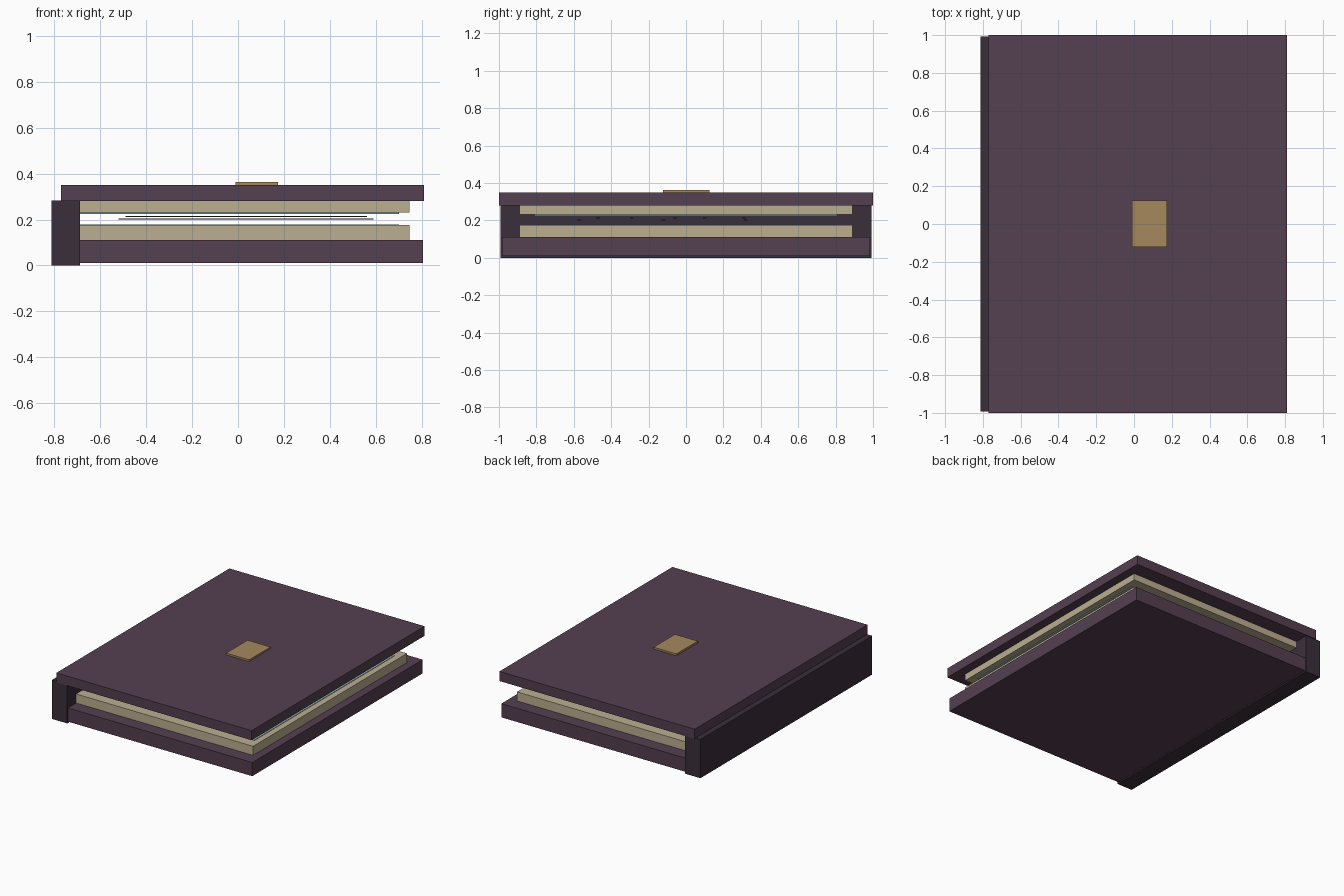
import bpy

if "Cube" in bpy.data.objects:
    bpy.data.objects.remove(bpy.data.objects["Cube"])


def material(name, color):
    m = bpy.data.materials.new(name)
    m.diffuse_color = (*color, 1)
    m.use_nodes = True
    m.node_tree.nodes["Principled BSDF"].inputs["Base Color"].default_value = m.diffuse_color
    return m


COVER = material("plum_cover", (0.09, 0.05, 0.08))
SPINE = material("dark_spine", (0.042, 0.028, 0.043))
PAPER = material("cream_paper", (0.50, 0.42, 0.28))
BRASS = material("brass", (0.38, 0.25, 0.11))
GLASS = material("teal_panel", (0.26, 0.40, 0.38))
INK = material("ink", (0.04, 0.04, 0.05))


def box(name, x, y, z, mat):
    """Box from (min, max) ranges along each axis."""
    bpy.ops.mesh.primitive_cube_add(
        size=1, location=[(r[0] + r[1]) / 2 for r in (x, y, z)])
    ob = bpy.context.object
    ob.name = name
    ob.scale = [r[1] - r[0] for r in (x, y, z)]
    bpy.ops.object.transform_apply(location=False, rotation=False, scale=True)
    ob.data.materials.append(mat)
    return ob


# Covers and spine
box("back_cover", (-0.77, 0.805), (-0.985, 0.985), (0.01, 0.11), COVER)
box("front_cover", (-0.77, 0.81), (-1, 1), (0.28, 0.35), COVER)
box("spine", (-0.812, -0.687), (-0.993, 0.993), (0, 0.283), SPINE)

# Two page blocks with a gap between them
box("lower_pages", (-0.70, 0.745), (-0.89, 0.89), (0.11, 0.176), PAPER)
box("upper_pages", (-0.70, 0.745), (-0.89, 0.89), (0.231, 0.28), PAPER)

# Inset panels on the facing pages
box("lower_panel", (-0.69, 0.70), (-0.81, 0.81), (0.175, 0.179), GLASS)
box("upper_panel", (-0.69, 0.70), (-0.81, 0.81), (0.224, 0.232), GLASS)

# Thin floating line marks between the pages
for i, y in enumerate((-0.47, -0.29, -0.06, 0.10, 0.31)):
    box(f"upper_mark_{i + 1}", (-0.49, 0.56), (y - 0.01, y + 0.01),
        (0.211, 0.216), INK)
for i, y in enumerate((-0.57, -0.12, 0.32)):
    box(f"lower_mark_{i + 1}", (-0.52, 0.59), (y - 0.01, y + 0.01),
        (0.200, 0.204), INK)

# Brass plate on the front cover
box("cover_plate", (-0.01, 0.175), (-0.122, 0.125), (0.345, 0.363), BRASS)
